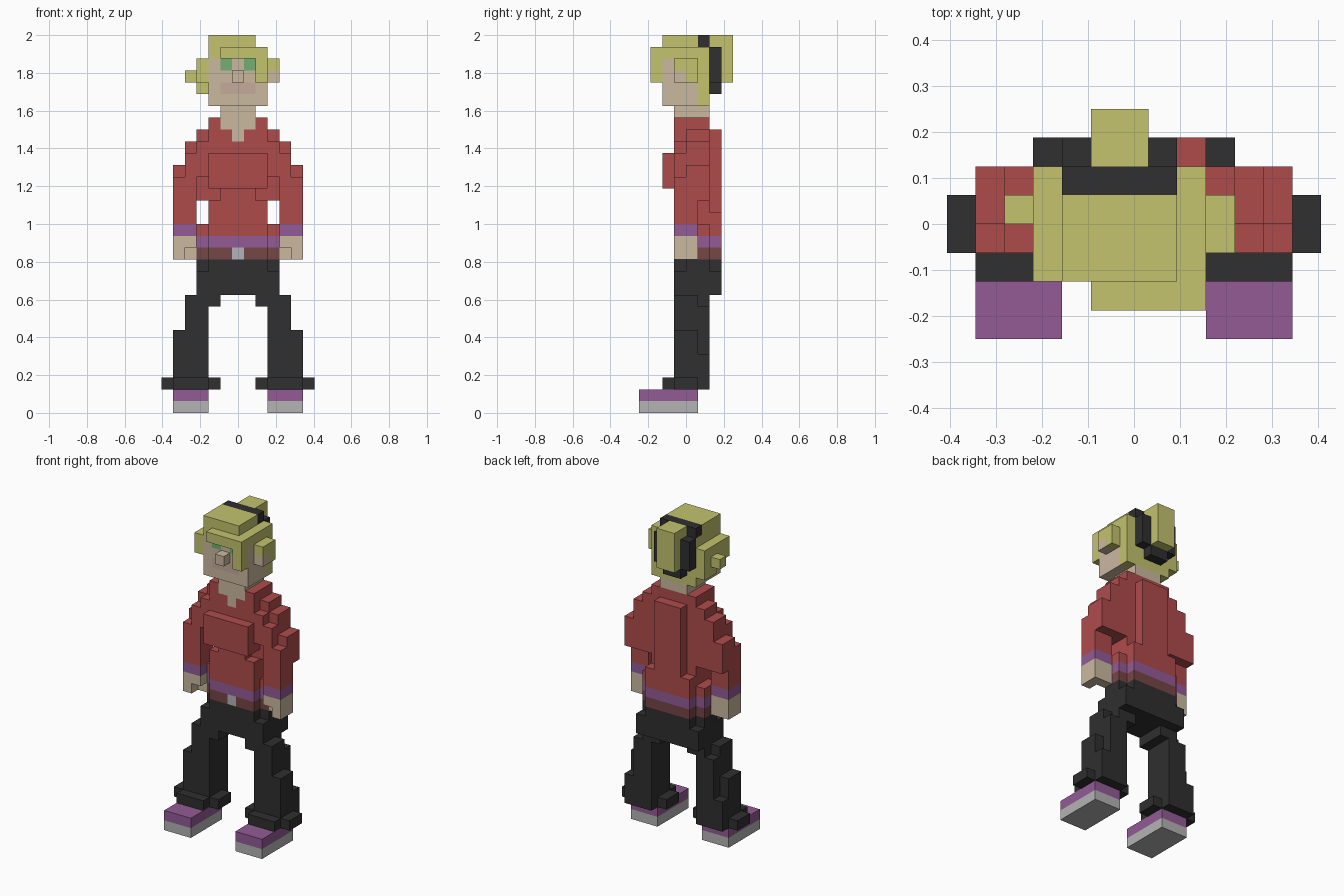
import bpy, bmesh

if "Cube" in bpy.data.objects:
    bpy.data.objects.remove(bpy.data.objects["Cube"])

U = 2 / 32          # one block
cells = {}          # (x, y, z) block -> part name


def fill(part, x0, x1, y0, y1, z0, z1):
    """Fill a box of blocks given by its edges; later parts replace earlier ones."""
    for i in range(round(x0 + .5), round(x1 + .5)):
        for j in range(y0, y1):
            for k in range(z0, z1):
                if part:
                    cells[i, j, k] = part
                else:
                    cells.pop((i, j, k), None)


def pair(part, x0, x1, *rest):
    """Fill a box and its mirror image."""
    fill(part, x0, x1, *rest)
    fill(part, -x1, -x0, *rest)


# shoes
pair("shoe_soles", 2.5, 5.5, -4, 1, 0, 1)
pair("shoes", 2.5, 5.5, -4, 1, 1, 2)

# trousers: flared cuffs, legs, hips
pair("trousers", 2.5, 5.5, -2, 2, 2, 3)
pair("trousers", 1.5, 6.5, -1, 1, 2, 3)
pair("trousers", 2.5, 5.5, -1, 1, 3, 7)
pair("trousers", 2.5, 5.5, 1, 2, 3, 5)
pair("trousers", 2.5, 4.5, -1, 2, 3, 9)
pair("trousers", 2.5, 4.5, -1, 1, 9, 10)
pair("trousers", 1.5, 3.5, -1, 2, 9, 10)
fill("trousers", -3.5, 3.5, -1, 3, 10, 12)
fill("trousers", -2.5, 2.5, -1, 3, 12, 13)
fill("trousers", -3.5, 3.5, 0, 2, 12, 13)

# belt, buckle, jacket hem
for name, z in (("belt", 13), ("jacket_trim", 14), ("jacket", 15)):
    fill(name, -2.5, 2.5, -1, 3, z, z + 1)
    fill(name, -3.5, 3.5, 0, 2, z, z + 1)
fill("buckle", -.5, .5, -1, 0, 13, 14)

# jacket body, chest, back panel, shoulders
fill("jacket", -2.5, 2.5, -1, 2, 16, 25)
pair(None, 1.5, 2.5, -1, 0, 18, 19)
fill("jacket", -2.5, 2.5, -2, -1, 19, 22)
fill("jacket", -1.5, 1.5, 2, 3, 16, 24)
fill("jacket", -2.5, 2.5, 2, 3, 16, 17)
pair("jacket", 2.5, 3.5, 0, 2, 18, 24)
pair("jacket", 2.5, 3.5, -1, 0, 20, 23)

# sleeves, cuffs, hands
pair("jacket", 3.5, 4.5, 0, 2, 18, 23)
pair("jacket", 3.5, 4.5, -1, 0, 16, 22)
pair("jacket", 4.5, 5.5, 0, 2, 18, 21)
pair("jacket", 3.5, 5.5, -1, 1, 16, 20)
pair("jacket_trim", 3.5, 5.5, -1, 1, 15, 16)
pair("skin", 3.5, 5.5, -1, 1, 13, 15)
pair(None, 3.5, 4.5, -1, 0, 13, 14)

# neck and open collar
fill("skin", -1.5, 1.5, -1, 2, 25, 26)
fill("skin", -1.5, 1.5, -1, 0, 24, 25)
fill("skin", -.5, .5, -1, 0, 23, 24)

# head, mouth, eyes, nose, ear
fill("skin", -2.5, 2.5, -2, 1, 26, 30)
fill("mouth", -1.5, 1.5, -2, -1, 27, 28)
pair("eyes", .5, 1.5, -2, -1, 29, 30)
fill("skin", -.5, .5, -3, -2, 28, 29)

# hair: cap, back, fringe, sides
fill("hair", -2.5, 2.5, -2, 2, 30, 31)
fill("hair", -2.5, 1.5, -2, 1, 31, 32)
fill("hair", -2.5, 2.5, 1, 2, 26, 31)
fill("hair", -1.5, 2.5, -3, -2, 30, 31)
fill("hair", 1.5, 2.5, -3, -2, 28, 31)
fill("hair", -3.5, -2.5, -2, 2, 28, 30)
fill("hair", -3.5, -2.5, 0, 2, 27, 28)
fill("hair", -4.5, -3.5, 0, 1, 28, 29)
fill("hair", 2.5, 3.5, -1, 1, 28, 30)
fill("skin", 2.5, 3.5, -1, 0, 28, 29)

# hair band and ponytail
fill("hair_band", -2.5, 1.5, 1, 2, 31, 32)
fill("hair_band", -2.5, 1.5, 2, 3, 28, 31)
fill("hair_band", -1.5, .5, 2, 3, 27, 28)
fill("hair", -1.5, .5, 2, 4, 28, 32)

colors = {
    "shoe_soles": (.70, .70, .70), "shoes": (.57, .36, .58),
    "trousers": (.20, .20, .20), "belt": (.46, .28, .28),
    "buckle": (.70, .70, .72), "jacket": (.68, .30, .30),
    "jacket_trim": (.57, .36, .58), "skin": (.79, .72, .62),
    "mouth": (.77, .66, .61), "eyes": (.45, .68, .45),
    "hair": (.76, .76, .43), "hair_band": (.20, .20, .20),
}


def build(part, color):
    """Turn the outer faces of one part's blocks into a mesh object."""
    bm = bmesh.new()
    for c, name in cells.items():
        if name != part:
            continue
        for axis in range(3):
            for s in (-1, 1):
                n = list(c)
                n[axis] += s
                if tuple(n) in cells:
                    continue
                a, b = (axis + 1) % 3, (axis + 2) % 3
                ring = [(0, 0), (1, 0), (1, 1), (0, 1)][::s]
                vs = []
                for p, q in ring:
                    v = list(c)
                    v[axis] += s > 0
                    v[a] += p
                    v[b] += q
                    vs.append(bm.verts.new(((v[0] - .5) * U, v[1] * U, v[2] * U)))
                bm.faces.new(vs)
    bmesh.ops.remove_doubles(bm, verts=bm.verts, dist=1e-4)
    bmesh.ops.dissolve_limit(bm, angle_limit=.01, verts=bm.verts, edges=bm.edges)
    me = bpy.data.meshes.new(part)
    bm.to_mesh(me)
    bm.free()
    mat = bpy.data.materials.new(part)
    mat.diffuse_color = (*[v ** 2.2 for v in color], 1)
    mat.use_nodes = True
    mat.node_tree.nodes["Principled BSDF"].inputs["Base Color"].default_value = mat.diffuse_color
    me.materials.append(mat)
    bpy.context.collection.objects.link(bpy.data.objects.new(part, me))


for part, color in colors.items():
    build(part, color)
